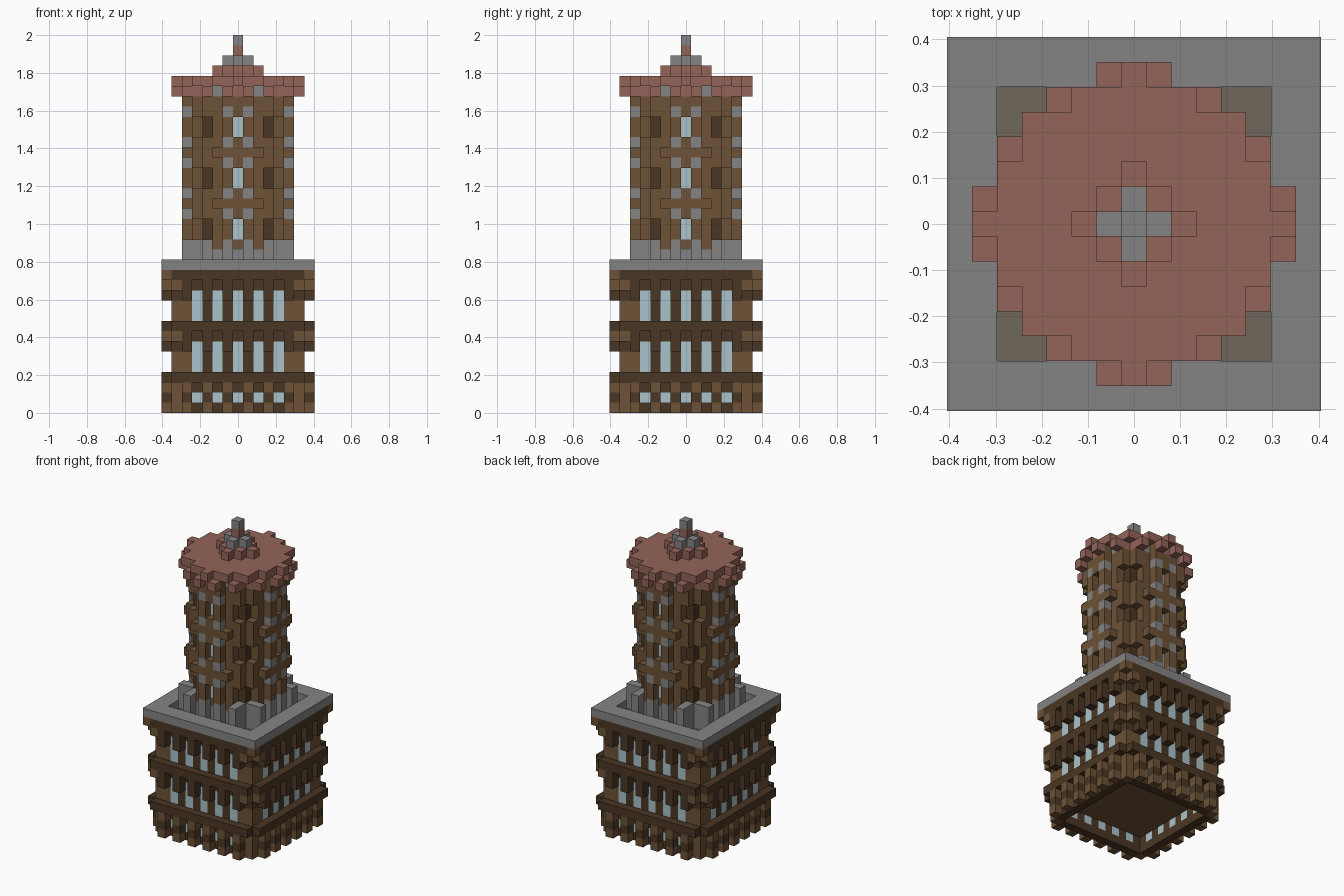
import bpy
import bmesh
from mathutils import Vector

cube = bpy.data.objects.get("Cube")
if cube:
    bpy.data.objects.remove(cube, do_unlink=True)

U = 2 / 37  # block size; the tower is 37 blocks high


def srgb(r, g, b):
    return [((c / 255 + 0.055) / 1.055) ** 2.4 for c in (r, g, b)] + [1.0]


COLOURS = {
    "stone_grey": srgb(132, 132, 132),
    "roof_red": srgb(148, 100, 89),
    "wood_brown": srgb(109, 82, 54),
    "dark_wood": srgb(74, 54, 35),
    "window_blue": srgb(169, 195, 203),
    "floor_taupe": srgb(111, 103, 91),
}
MATS = {}
for name, rgba in COLOURS.items():
    m = bpy.data.materials.new(name)
    m.use_nodes = True
    m.diffuse_color = rgba
    bsdf = next(n for n in m.node_tree.nodes if n.type == 'BSDF_PRINCIPLED')
    bsdf.inputs["Base Color"].default_value = rgba
    bsdf.inputs["Roughness"].default_value = 0.9
    MATS[name] = m
GREY, RED, BROWN, DARK, BLUE, TAUPE = COLOURS

blocks = {}  # (x, y, z) -> (part, colour)


def put(part, colour, xs, ys, zs):
    """Place blocks; later blocks replace earlier ones."""
    for x in xs:
        for y in ys:
            for z in zs:
                blocks[x, y, z] = (part, colour)


def four_sides(cols, ring):
    """Positions on all four sides, at a distance from the centre."""
    for i in cols:
        yield from ((i, -ring), (ring, i), (-i, ring), (-ring, -i))


def side(part, colour, cols, ring, zs):
    for x, y in four_sides(cols, ring):
        put(part, colour, [x], [y], zs)


def remove(cols, ring, zs):
    for x, y in four_sides(cols, ring):
        for z in zs:
            blocks.pop((x, y, z), None)


def span(n):
    return range(-n, n + 1)


POSTS, WINDOWS = range(-5, 6, 2), range(-4, 5, 2)

# Ground storey: hollow wall ring with small windows and outer posts
put("ground_ceiling", BROWN, span(5), span(5), [2])
side("ground_wall", DARK, span(6), 6, range(3))
side("ground_wall", BROWN, [-6, 6], 6, range(3))
side("ground_windows", BLUE, WINDOWS, 6, [1])
side("ground_posts", BROWN, POSTS, 7, [0, 2])
side("ground_posts", DARK, POSTS, 7, [1])
put("ground_band", DARK, span(6), span(6), [3])
side("ground_band", DARK, span(6), 7, [3])

# Two identical window storeys with jutting brackets and bands
for base in (4, 9):
    storey = "lower" if base == 4 else "upper"
    put(storey + "_wall", DARK, span(6), span(6), range(base, base + 5))
    side(storey + "_wall", BROWN, [-6, -5, 5, 6], 6, range(base, base + 2))
    side(storey + "_windows", BLUE, WINDOWS, 6, range(base, base + 3))
    side(storey + "_brackets", DARK, POSTS, 7, [base + 2, base + 3])
    side(storey + "_band", DARK, span(6), 7, [base + 4])
    for ring in (6, 7):
        side(storey + "_corners", BROWN, [-6, 6], ring, [base + 3])
side("upper_corners", BROWN, [-7, 7], 7, [13])

# Terrace: stone rim around a sunken floor
put("terrace_floor", TAUPE, span(5), span(5), [13])
for ring in (6, 7):
    side("terrace_rim", GREY, span(ring), ring, [14])

# Shaft core, on a stone foot with crenels, with cut corners
put("shaft_foot", GREY, span(4), span(4), [14, 15])
put("shaft", BROWN, span(4), span(4), range(16, 32))
side("shaft_foot", GREY, [-3, 3], 4, [16])
side("shaft_foot", GREY, range(-3, 4, 2), 5, range(14, 17))
remove([-4, 4], 4, range(14, 32))

# Shaft facades: recessed windows, stone quoins, cross bands, corner niches
side("facade", BROWN, span(1), 5, range(17, 32))
for z in range(17, 30):
    step = z % 5
    if step in (2, 3):
        remove([0], 5, [z])
        side("shaft_windows", BLUE, [0], 4, [z])
        remove([-3, 3], 4, [z])
        put("corner_niches", DARK, [-3, 3], [-3, 3], [z])
    elif step == 0:
        side("facade_bands", BROWN, span(2), 5, [z])
    else:
        side("facade_quoins", GREY, [-1, 1], 5, [z])

# Roof disc, its rim blocks alternately dropped one level
for y, half in enumerate((6, 6, 5, 5, 4, 3, 1)):
    put("roof_disc", RED, span(half), [-y, y], [32])
for cols, ring in (([-1, 1], 6), ([-3, 3], 5)):
    remove(cols, ring, [32])
    side("roof_rim", RED, cols, ring, [31])
side("roof_underside", RED, [0], 5, [31])
side("roof_underside", RED, [-3, 3], 4, [31])
side("roof_brackets", GREY, [-2, 2], 4, [31])

# Stepped cap and finial
put("cap_base", RED, span(1), span(1), [33])
side("cap_base", RED, [0], 2, [33])
put("cap_top", GREY, span(1), [0], [34])
put("cap_top", GREY, [0], span(1), [34])
put("finial", RED, [0], [0], [35])
put("finial", GREY, [0], [0], [36])

# Turn the blocks of each part into a mesh of visible faces
DIRS = [Vector(d) for d in ((1, 0, 0), (-1, 0, 0), (0, 1, 0),
                            (0, -1, 0), (0, 0, 1), (0, 0, -1))]


def build(part):
    bm = bmesh.new()
    used, cache = [], {}

    def vert(p):
        key = tuple(round(c * 2) for c in p)
        if key not in cache:
            cache[key] = bm.verts.new((p + Vector((0, 0, 0.5))) * U)
        return cache[key]

    for pos, (owner, colour) in blocks.items():
        if owner != part:
            continue
        if colour not in used:
            used.append(colour)
        c = Vector(pos)
        for n in DIRS:
            if tuple(int(v) for v in c + n) in blocks:
                continue
            a = Vector((n.y, n.z, n.x))
            b = n.cross(a)
            corners = [c + (n + a * s + b * t) / 2
                       for s, t in ((-1, -1), (1, -1), (1, 1), (-1, 1))]
            face = bm.faces.new([vert(p) for p in corners])
            face.material_index = used.index(colour)
    mesh = bpy.data.meshes.new(part)
    bm.to_mesh(mesh)
    bm.free()
    for colour in used:
        mesh.materials.append(MATS[colour])
    bpy.context.collection.objects.link(bpy.data.objects.new(part, mesh))


for part in dict.fromkeys(owner for owner, _ in blocks.values()):
    build(part)
